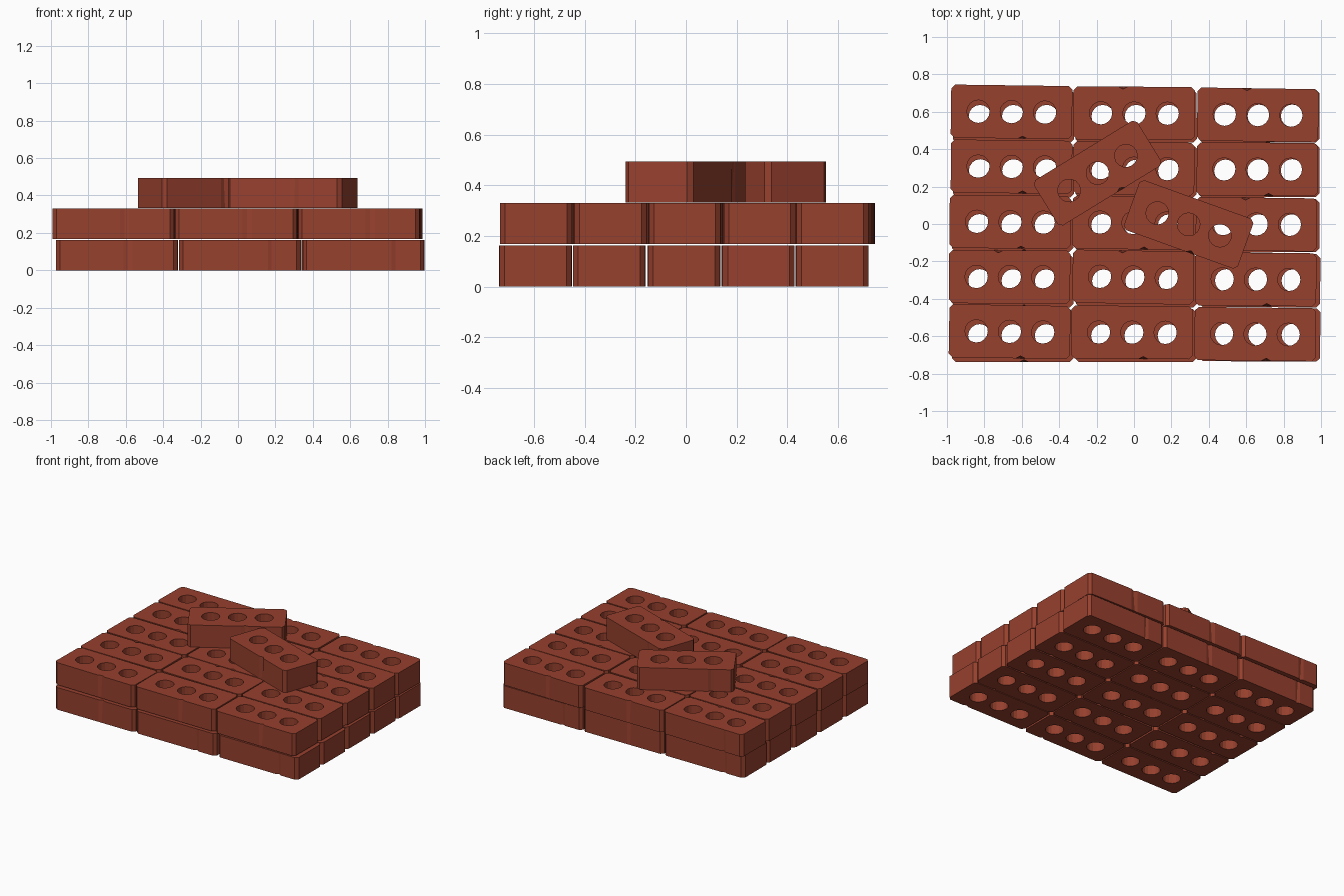
import bpy, bmesh, math, random
from mathutils import Matrix, Vector

if "Cube" in bpy.data.objects:
    bpy.data.objects.remove(bpy.data.objects["Cube"], do_unlink=True)

random.seed(4)
LENGTH, DEPTH, HEIGHT = 0.648, 0.284, 0.162
HOLE_RADIUS, HOLE_SPACING, HOLE_SIDES = 0.061, 0.178, 16
CORNER = 0.02

# Fired clay colour
clay = bpy.data.materials.new("brick red")
clay.use_nodes = True
red = (0.31, 0.052, 0.027, 1)
clay.diffuse_color = red
shader = clay.node_tree.nodes["Principled BSDF"]
shader.inputs["Base Color"].default_value = red
shader.inputs["Roughness"].default_value = 0.9


def add_loop(bm, points):
    verts = [bm.verts.new((x, y, 0)) for x, y in points]
    return [bm.edges.new((v, verts[i - 1])) for i, v in enumerate(verts)]


def make_brick_mesh():
    """Chamfered block with three round through-holes and small edge chips."""
    bm = bmesh.new()
    hx, hy, c = LENGTH / 2, DEPTH / 2, CORNER
    front_chip, back_chip = 0.06, -0.17
    outline = [(-hx, -hy + c), (-hx + c, -hy)]
    outline += [(front_chip + d, -hy) for d in (-0.025, 0, 0.025)]
    outline += [(hx - c, -hy), (hx, -hy + c), (hx, hy - c), (hx - c, hy)]
    outline += [(back_chip + d, hy) for d in (0.02, 0, -0.02)]
    outline += [(-hx + c, hy), (-hx, hy - c)]
    edges = add_loop(bm, outline)
    for i in (-1, 0, 1):
        angles = [math.tau * k / HOLE_SIDES for k in range(HOLE_SIDES)]
        edges += add_loop(bm, [(i * HOLE_SPACING + HOLE_RADIUS * math.cos(a),
                                HOLE_RADIUS * math.sin(a)) for a in angles])
    bmesh.ops.triangle_fill(bm, use_beauty=True, edges=edges)
    top = bmesh.ops.extrude_face_region(bm, geom=bm.faces[:], use_keep_orig=True)
    for v in (g for g in top["geom"] if isinstance(g, bmesh.types.BMVert)):
        v.co.z = HEIGHT
    # Chips: one on the upper front edge, one on the lower back edge
    for v in bm.verts:
        if v.co.z > 0 and (v.co.xy - Vector((front_chip, -hy))).length < 0.001:
            v.co.y += 0.013
        elif v.co.z == 0 and (v.co.xy - Vector((back_chip, hy))).length < 0.001:
            v.co.y -= 0.011
    bmesh.ops.recalc_face_normals(bm, faces=bm.faces[:])
    mesh = bpy.data.meshes.new("brick")
    bm.to_mesh(mesh)
    bm.free()
    mesh.materials.append(clay)
    return mesh


brick_mesh = make_brick_mesh()


def place_brick(name, x, y, z, degrees):
    brick = bpy.data.objects.new(name, brick_mesh)
    brick.location = (x, y, z)
    brick.rotation_euler.z = math.radians(degrees)
    bpy.context.collection.objects.link(brick)


def place_layer(name, z, shift_x, shift_y, turn):
    """Three by five bricks, laid slightly unevenly."""
    rot = Matrix.Rotation(math.radians(turn), 2)
    for row in range(5):
        for col in range(3):
            p = rot @ Vector(((col - 1) * 0.658, (row - 2) * 0.293))
            place_brick(f"{name}_brick_{row + 1}_{col + 1}",
                        p.x + shift_x + random.uniform(-0.003, 0.003),
                        p.y + shift_y + random.uniform(-0.003, 0.003), z,
                        turn + random.uniform(-0.4, 0.4) + random.choice((0, 180)))


# Two full courses
place_layer("lower", 0, 0.012, -0.008, 0)
place_layer("upper", 0.168, -0.003, 0.006, -0.6)

# Loose bricks on top
place_brick("loose_brick_left", -0.195, 0.272, 0.332, 31.5)
place_brick("loose_brick_right", 0.292, -0.002, 0.332, -19.8)
